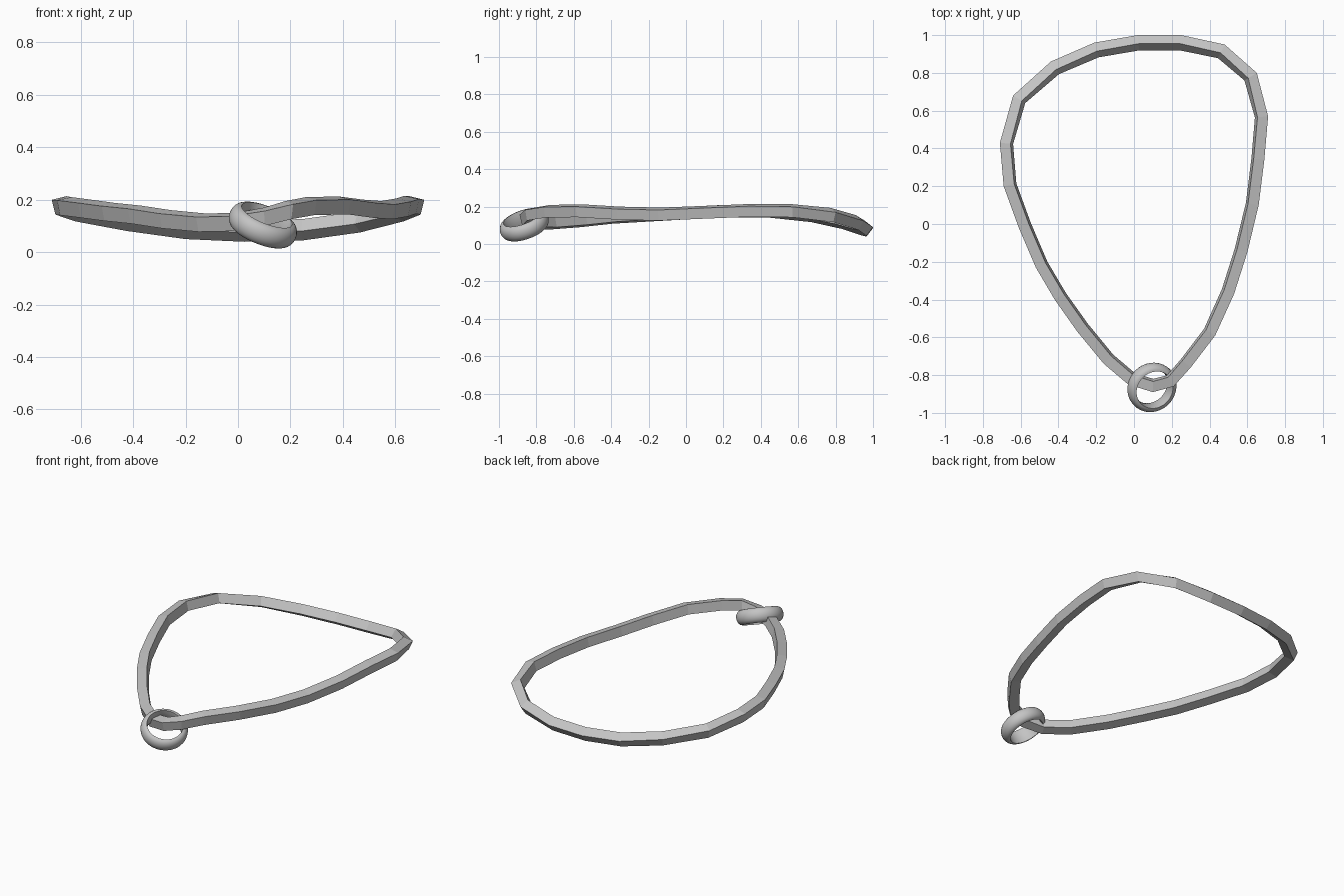
import bpy, bmesh, math
from mathutils import Vector

if "Cube" in bpy.data.objects:
    bpy.data.objects.remove(bpy.data.objects["Cube"])


def make_material(name, value):
    mat = bpy.data.materials.new(name)
    mat.use_nodes = True
    colour = (value, value, value, 1)
    mat.diffuse_color = colour
    mat.node_tree.nodes["Principled BSDF"].inputs["Base Color"].default_value = colour
    return mat


def sweep_closed(name, sections, mat):
    """Bridge a closed loop of equal cross-sections into one tube."""
    bm = bmesh.new()
    rings = [[bm.verts.new(p) for p in sec] for sec in sections]
    for ring, following in zip(rings, rings[1:] + rings[:1]):
        n = len(ring)
        for j in range(n):
            k = (j + 1) % n
            bm.faces.new((ring[j], ring[k], following[k], following[j]))
    bmesh.ops.recalc_face_normals(bm, faces=bm.faces)
    mesh = bpy.data.meshes.new(name)
    bm.to_mesh(mesh)
    bm.free()
    mesh.materials.append(mat)
    obj = bpy.data.objects.new(name, mesh)
    bpy.context.collection.objects.link(obj)
    return obj


grey = make_material("plain grey", 0.55)

# Cord: outer outline x, y, centre height and outward tilt in degrees
outline = [
    (-.64, .68, .155, 22), (-.44, .86, .12, 30), (-.21, .96, .09, 36),
    (.02, 1, .08, 38), (.25, 1, .085, 38), (.48, .95, .115, 33),
    (.65, .80, .155, 24), (.71, .57, .178, 14), (.69, .34, .18, 12),
    (.66, .10, .17, 12), (.60, -.15, .16, 13), (.53, -.37, .165, 13),
    (.43, -.59, .178, 12), (.30, -.76, .175, 11), (.21, -.86, .16, 12),
    (.10, -.89, .135, 14), (-.03, -.85, .115, 14), (-.16, -.74, .112, 13),
    (-.30, -.57, .125, 13), (-.42, -.40, .143, 12), (-.52, -.23, .153, 12),
    (-.61, -.02, .165, 12), (-.69, .20, .175, 12), (-.71, .43, .178, 14),
]
half = 0.029
up = Vector((0, 0, 1))
cord_sections = []
for i, (x, y, z, tilt) in enumerate(outline):
    before, after = outline[i - 1], outline[(i + 1) % len(outline)]
    here = Vector((x, y, 0))
    d1 = (here - Vector((*before[:2], 0))).normalized()
    d2 = (Vector((*after[:2], 0)) - here).normalized()
    out = (d1 + d2).normalized().cross(up)
    out = -out if out.dot(here) < 0 else out
    a = math.radians(tilt)
    c, s = math.cos(a), math.sin(a)
    centre = here - out * half * (c + s) + up * z
    side, top = out * c - up * s, out * s + up * c
    cord_sections.append([centre + side * u * half + top * v * half
                          for u, v in ((1, 1), (-1, 1), (-1, -1), (1, -1))])
sweep_closed("cord", cord_sections, grey)

# Ring: domed outside, nearly flat inside, threaded on the cord tip
profile = [(0.103 + 0.032 * math.sin(t), 0.043 * math.cos(t))
           for t in (math.pi * k / 10 for k in range(11))]
profile += [(0.099, -0.022), (0.098, 0), (0.099, 0.022)]
segments = 48
ring_sections = []
for i in range(segments):
    a = math.tau * i / segments
    ring_sections.append([(r * math.cos(a), r * math.sin(a), h) for r, h in profile])
ring = sweep_closed("ring", ring_sections, grey)
axis = Vector((0.4, -0.36, 1))
ring.rotation_euler = axis.to_track_quat("Z", "Y").to_euler()
ring.location = (0.095, -0.865, 0.103)

bpy.context.view_layer.objects.active = ring
ring.select_set(True)
bpy.ops.object.shade_smooth_by_angle(angle=math.radians(40))
ring.select_set(False)
